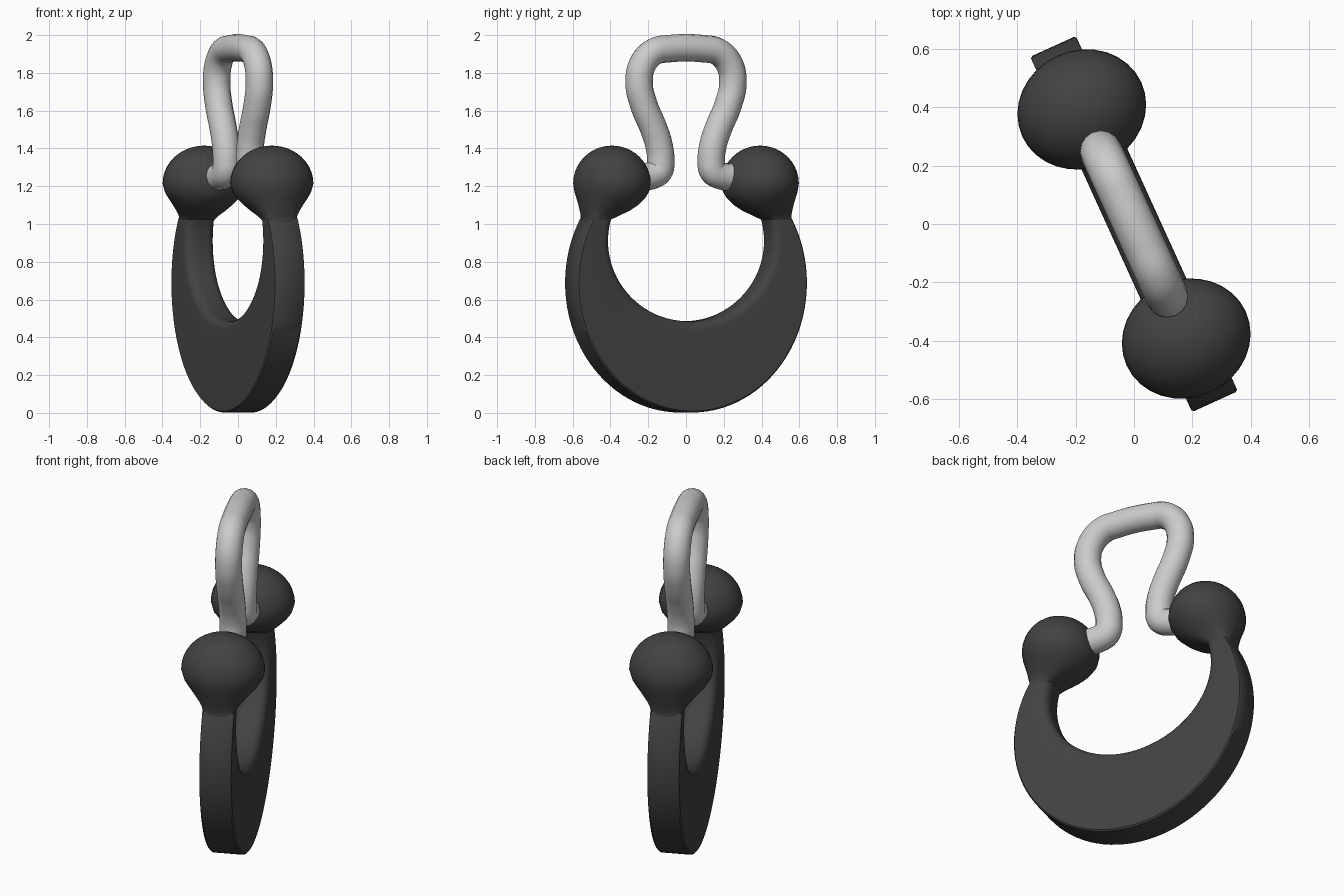
import bpy, math
from math import sin, cos, radians, pi

if "Cube" in bpy.data.objects:
    bpy.data.objects.remove(bpy.data.objects["Cube"])

TURN = radians(114.5)   # everything is modelled in the XZ plane, then turned about z

dark = bpy.data.materials.new("dark_metal")
dark.diffuse_color = (0.055, 0.055, 0.055, 1)
dark.use_nodes = True
dark.node_tree.nodes["Principled BSDF"].inputs["Base Color"].default_value = dark.diffuse_color


def finish(obj, angle, mat=None):
    obj.rotation_euler[2] = TURN
    if mat:
        obj.data.materials.append(mat)
    bpy.ops.object.select_all(action='DESELECT')
    obj.select_set(True)
    bpy.context.view_layer.objects.active = obj
    bpy.ops.object.shade_smooth_by_angle(angle=radians(angle))


def loft(name, rings, angle, mat):
    """Skin a list of equal-length closed rings and cap both ends."""
    n = len(rings[0])
    verts = [p for r in rings for p in r]
    faces = [(i * n + j, i * n + (j + 1) % n, (i + 1) * n + (j + 1) % n, (i + 1) * n + j)
             for i in range(len(rings) - 1) for j in range(n)]
    faces.append(tuple(reversed(range(n))))
    faces.append(tuple(range(len(verts) - n, len(verts))))
    me = bpy.data.meshes.new(name)
    me.from_pydata(verts, [], faces)
    obj = bpy.data.objects.new(name, me)
    bpy.context.collection.objects.link(obj)
    bpy.context.view_layer.objects.active = obj
    obj.select_set(True)
    bpy.ops.object.mode_set(mode='EDIT')
    bpy.ops.mesh.select_all(action='SELECT')
    bpy.ops.mesh.normals_make_consistent(inside=False)
    bpy.ops.object.mode_set(mode='OBJECT')
    finish(obj, angle, mat)
    return obj


# crescent body: flat outer rim, rounded inner rim
T, R = 0.086, 0.05
rings = []
for i in range(65):
    f = i / 32 - 1
    t, s = radians(120 * f), radians(107 * f)
    ox, oz = 0.668 * sin(t), 0.688 - 0.686 * cos(t)
    ix, iz = 0.475 * sin(s), 0.91 - 0.425 * cos(s)
    w = math.hypot(ox - ix, oz - iz)
    half = [(w, T - 0.008), (w - 0.008, T), (R + (w - R) * 0.4, T)]
    half += [(R - R * sin(a), T - R + R * cos(a)) for a in (k * pi / 10 for k in range(6))]
    section = half + [(d, -h) for d, h in reversed(half)]
    rings.append([(ix + (ox - ix) * d / w, h, iz + (oz - iz) * d / w) for d, h in section])
loft("crescent_body", rings, 40, dark)

# teardrop end balls: z, centre, half depth, half width, squareness
neck = [(0.99, 0.54, 0.054, 0.084, 0.45), (1.02, 0.528, 0.06, 0.086, 0.5),
        (1.045, 0.50, 0.092, 0.10, 0.65), (1.07, 0.473, 0.127, 0.123, 0.8),
        (1.10, 0.452, 0.155, 0.153, 0.9), (1.135, 0.438, 0.18, 0.187, 1),
        (1.17, 0.432, 0.195, 0.211, 1)]
crown = [(1.215 + 0.2 * sin(a), 0.431, 0.202 * cos(a), 0.224 * cos(a), 1)
         for a in (k * pi / 20.2 for k in range(11))]
for side, name in ((1, "end_ball_back"), (-1, "end_ball_front")):
    rings = []
    for z, c, a, b, e in neck + crown:
        ring = []
        for k in range(32):
            p = 2 * pi * k / 32
            x = math.copysign(abs(cos(p)) ** e, cos(p)) * a
            y = math.copysign(abs(sin(p)) ** e, sin(p)) * b
            ring.append((side * (c + x), y, z))
        rings.append(ring)
    loft(name, rings, 60, dark)

# bent wire loop, hooked into the balls at both ends
half = [(0.10, 1.928), (0.185, 1.912), (0.25, 1.85), (0.273, 1.75), (0.245, 1.63),
        (0.19, 1.51), (0.158, 1.42), (0.147, 1.335), (0.157, 1.28), (0.20, 1.256), (0.32, 1.25)]
path = [(-x, z) for x, z in reversed(half)] + half
cu = bpy.data.curves.new("wire_loop", 'CURVE')
cu.dimensions = '3D'
cu.bevel_depth = 0.0725
cu.bevel_resolution = 6
cu.resolution_u = 6
cu.use_fill_caps = True
sp = cu.splines.new('BEZIER')
sp.bezier_points.add(len(path) - 1)
for bp, (x, z) in zip(sp.bezier_points, path):
    bp.co = (x, 0, z)
    bp.handle_left_type = bp.handle_right_type = 'AUTO'
loop = bpy.data.objects.new("wire_loop", cu)
bpy.context.collection.objects.link(loop)
bpy.ops.object.select_all(action='DESELECT')
loop.select_set(True)
bpy.context.view_layer.objects.active = loop
bpy.ops.object.convert(target='MESH')
finish(bpy.context.view_layer.objects.active, 60)
